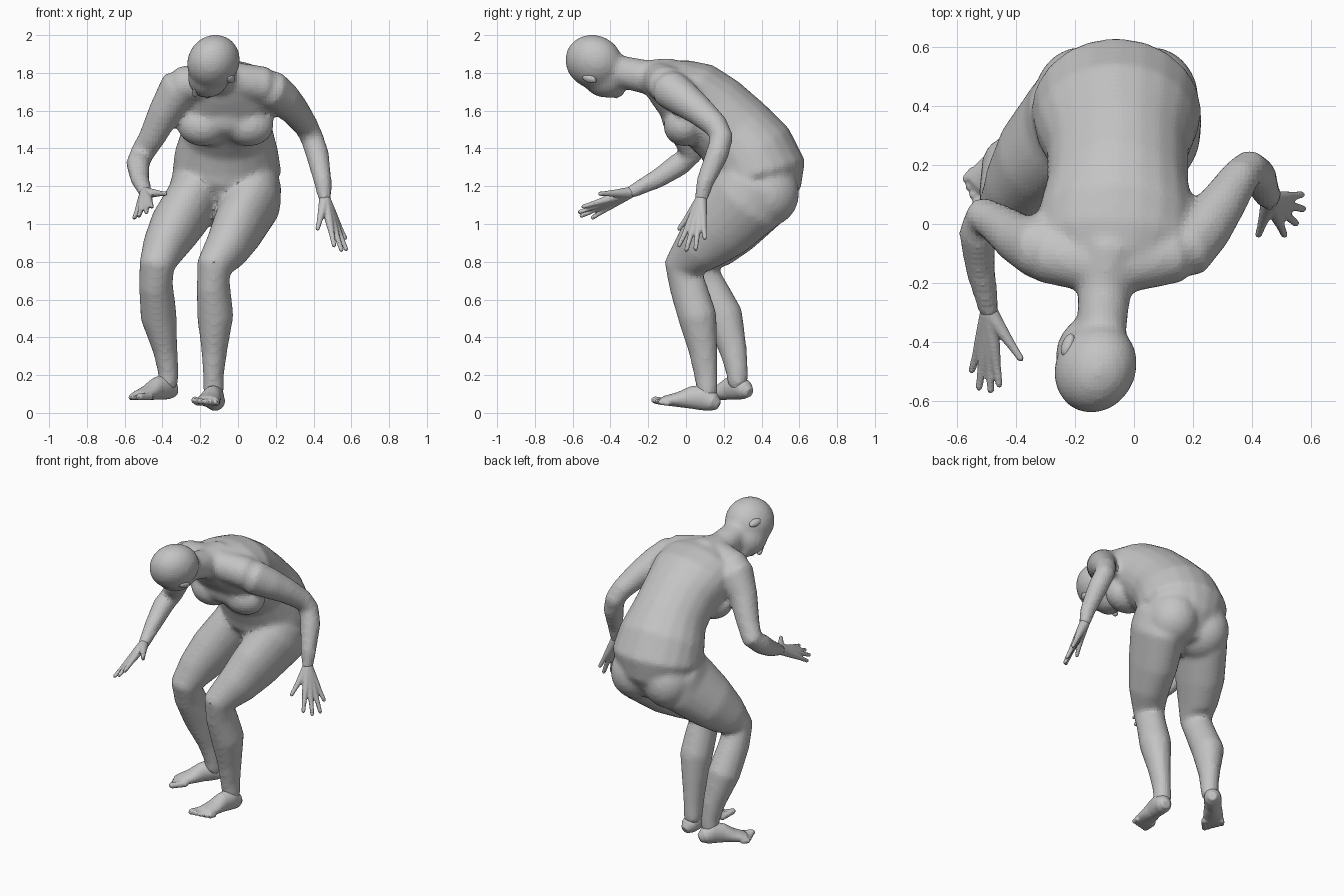
import bpy
import bmesh
import math
from mathutils import Vector, Matrix

cube = bpy.data.objects.get("Cube")
if cube:
    bpy.data.objects.remove(cube, do_unlink=True)

skin = bpy.data.materials.new("plain_grey")
skin.use_nodes = True
grey = (0.55, 0.55, 0.55, 1)
skin.diffuse_color = grey
skin.node_tree.nodes["Principled BSDF"].inputs["Base Color"].default_value = grey

X, Y, Z = Vector((1, 0, 0)), Vector((0, 1, 0)), Vector((0, 0, 1))


def loft(bm, stations, ref=X, sides=20):
    """Rounded tube through (point, half width, half depth) stations."""
    pts = [Vector(s[0]) for s in stations]
    last = len(pts) - 1
    side = ref
    rings = []
    for i, (p, (_, w, d)) in enumerate(zip(pts, stations)):
        tangent = (pts[min(i + 1, last)] - pts[max(i - 1, 0)]).normalized()
        side = (side - tangent * side.dot(tangent)).normalized()
        depth = tangent.cross(side)
        r = min(w, d)
        spots = [(p, 1)]
        if i == 0:
            spots = [(p - tangent * r * 0.7, 0.5)] + spots
        if i == last:
            spots = spots + [(p + tangent * r * 0.7, 0.5)]
        for centre, scale in spots:
            ring = []
            for k in range(sides):
                a = math.tau * k / sides
                offset = side * w * math.cos(a) + depth * d * math.sin(a)
                ring.append(bm.verts.new(centre + offset * scale))
            rings.append(ring)
    for lower, upper in zip(rings, rings[1:]):
        for k in range(sides):
            n = (k + 1) % sides
            bm.faces.new((lower[k], lower[n], upper[n], upper[k]))
    bm.faces.new(rings[0][::-1])
    bm.faces.new(rings[-1])


def limb(bm, rows, ref=X):
    """Loft from rows of x, y, z, half width and optional half depth."""
    loft(bm, [(r[:3], r[3], r[-1]) for r in rows], ref)


def ball(bm, centre, radii, axes=None):
    turn = axes.to_4x4() if axes else Matrix()
    size = Matrix.Diagonal((*radii, 1))
    bmesh.ops.create_icosphere(bm, subdivisions=3, radius=1,
                               matrix=Matrix.Translation(centre) @ turn @ size)


def finish(name, bm, voxel, rounds):
    """Fuse overlapping volumes into one soft skin."""
    bmesh.ops.recalc_face_normals(bm, faces=bm.faces)
    mesh = bpy.data.meshes.new(name)
    bm.to_mesh(mesh)
    bm.free()
    mesh.materials.append(skin)
    obj = bpy.data.objects.new(name, mesh)
    bpy.context.collection.objects.link(obj)
    fuse = obj.modifiers.new("fuse", 'REMESH')
    fuse.mode = 'VOXEL'
    fuse.voxel_size = voxel
    soften = obj.modifiers.new("soften", 'SMOOTH')
    soften.factor = 0.5
    soften.iterations = rounds


# Torso, bent forward from pelvis to collar
body = bmesh.new()
limb(body, [
    (-.06, .39, 1.18, .24, .22),
    (-.06, .385, 1.27, .29, .255),
    (-.06, .335, 1.38, .275, .245),
    (-.055, .25, 1.49, .24, .22),
    (-.055, .14, 1.59, .24, .215),
    (-.06, .03, 1.67, .265, .205),
    (-.065, -.06, 1.72, .26, .165),
    (-.07, -.13, 1.75, .19, .125),
])
# Seat, groin and chest masses
for s in (1, -1):
    ball(body, (s * .12 - .06, .42, 1.16), (.16, .18, .18))
    ball(body, (s * .12 - .065, -.01, 1.52), (.135, .11, .11))
ball(body, (-.07, .28, 1.19), (.1, .12, .1))
ball(body, (-.065, -.02, 1.56), (.17, .11, .11))

# Neck and the slope down to each shoulder
limb(body, [(-.08, -.08, 1.77, .11), (-.1, -.22, 1.78, .09),
            (-.11, -.36, 1.81, .085)])
for x in (.14, -.3):
    limb(body, [(-.08, -.15, 1.77, .095), (x, -.1, 1.735, .1)], Y)

# Arms
limb(body, [
    (.1, -.09, 1.73, .09), (.18, -.08, 1.71, .105), (.24, -.01, 1.66, .095),
    (.3, .07, 1.6, .08), (.36, .16, 1.52, .066), (.39, .19, 1.46, .062),
    (.42, .165, 1.37, .062), (.45, .1, 1.22, .048), (.46, .08, 1.13, .036),
], Y)
limb(body, [
    (-.22, -.09, 1.74, .09), (-.32, -.08, 1.71, .11), (-.39, -.05, 1.59, .087),
    (-.46, 0, 1.45, .07), (-.51, .03, 1.37, .064), (-.53, -.03, 1.32, .064),
    (-.52, -.15, 1.24, .052), (-.49, -.3, 1.165, .035),
], Y)

# Legs
limb(body, [
    (.08, .36, 1.2, .15, .2), (.08, .32, 1.12, .15, .21),
    (0, .18, .98, .138, .185), (-.06, .07, .87, .118, .14),
    (-.13, -.015, .77, .092, .105), (-.13, .01, .67, .088, .1),
    (-.12, .06, .51, .096, .104), (-.125, .09, .33, .068, .078),
    (-.13, .105, .2, .055, .064), (-.13, .115, .1, .055),
])
limb(body, [
    (-.21, .37, 1.2, .15, .19), (-.24, .33, 1.12, .145, .21),
    (-.335, .22, .98, .138, .175), (-.395, .13, .87, .115, .135),
    (-.43, .07, .78, .094, .1), (-.435, .11, .68, .09, .098),
    (-.42, .2, .51, .096, .104), (-.385, .25, .33, .065, .074),
    (-.37, .27, .22, .055, .06), (-.37, .275, .15, .053),
])

# Head, tilted down and turned to its right
left = Vector((.74, -.41, -.53)).normalized()
look = Vector((-.65, .05, -.75))
look = (look - left * look.dot(left)).normalized()
crown = look.cross(left)
axes = Matrix((left, look, crown)).transposed()
skull = Vector((-.13, -.487, 1.858))


def on_head(side, forward, up):
    return skull + axes @ Vector((side, forward, up))


ball(body, skull, (.132, .15, .158), axes)
ball(body, on_head(0, .075, -.06), (.105, .12, .13), axes)
ball(body, on_head(0, .13, -.13), (.06, .06, .05), axes)
finish("body", body, .016, 9)

# Face details and ears
face = bmesh.new()
loft(face, [(on_head(0, .165, .0), .013, .013),
            (on_head(0, .196, -.045), .018, .018)], left)
ball(face, on_head(0, .178, -.09), (.035, .016, .012), axes)
finish("nose_and_lips", face, .006, 3)
for name, s in (("left_ear", 1), ("right_ear", -1)):
    ear = bmesh.new()
    ball(ear, on_head(s * .125, .02, -.03), (.018, .024, .042), axes)
    finish(name, ear, .006, 2)


# Hands: each finger runs from the wrist through its knuckle
def hand(name, wrist, thumb, fingers):
    bm = bmesh.new()
    wrist = Vector(wrist)
    for tip, bend, thick in [(thumb, .4, .022)] + [(f, .5, .021) for f in fingers]:
        reach = Vector(tip) - wrist
        loft(bm, [(wrist, .032, .032),
                  (wrist + reach * bend, thick, thick),
                  (wrist + reach * .72, .015, .015),
                  (wrist + reach * .98, .012, .012)], Y if abs(reach.y) < .2 else X, 10)
    finish(name, bm, .006, 3)


hand("left_hand", (.46, .08, 1.13), (.42, -.04, .97),
     [(.51, -.04, .88), (.55, 0, .855), (.575, .05, .86), (.57, .1, .92)])
hand("right_hand", (-.49, -.3, 1.165), (-.38, -.46, 1.16),
     [(-.455, -.55, 1.09), (-.485, -.57, 1.06), (-.525, -.56, 1.04), (-.55, -.5, 1.03)])


# Feet: wedge with five toes
def foot(name, heel, toe, outer):
    bm = bmesh.new()
    heel = Vector(heel)
    forward = Vector(toe) - heel
    side = Z.cross(forward).normalized() * outer
    rows = [(.11, .05, .05), (.25, .054, .07), (.42, .052, .06),
            (.6, .06, .04), (.8, .064, .025)]
    loft(bm, [(heel + forward * t + Z * h, w, h) for t, w, h in rows], side)
    for i in range(5):
        across = side * (i - 2) * .026
        r = .02 if i == 0 else .016
        loft(bm, [(heel + forward * t + across + Z * r, r, r)
                  for t in (.72, .97 - .035 * i)], side, 10)
    finish(name, bm, .007, 3)


foot("left_foot", (-.11, .185, 0), (-.18, -.19, .05), 1)
foot("right_foot", (-.33, .345, .07), (-.57, .07, .065), -1)
